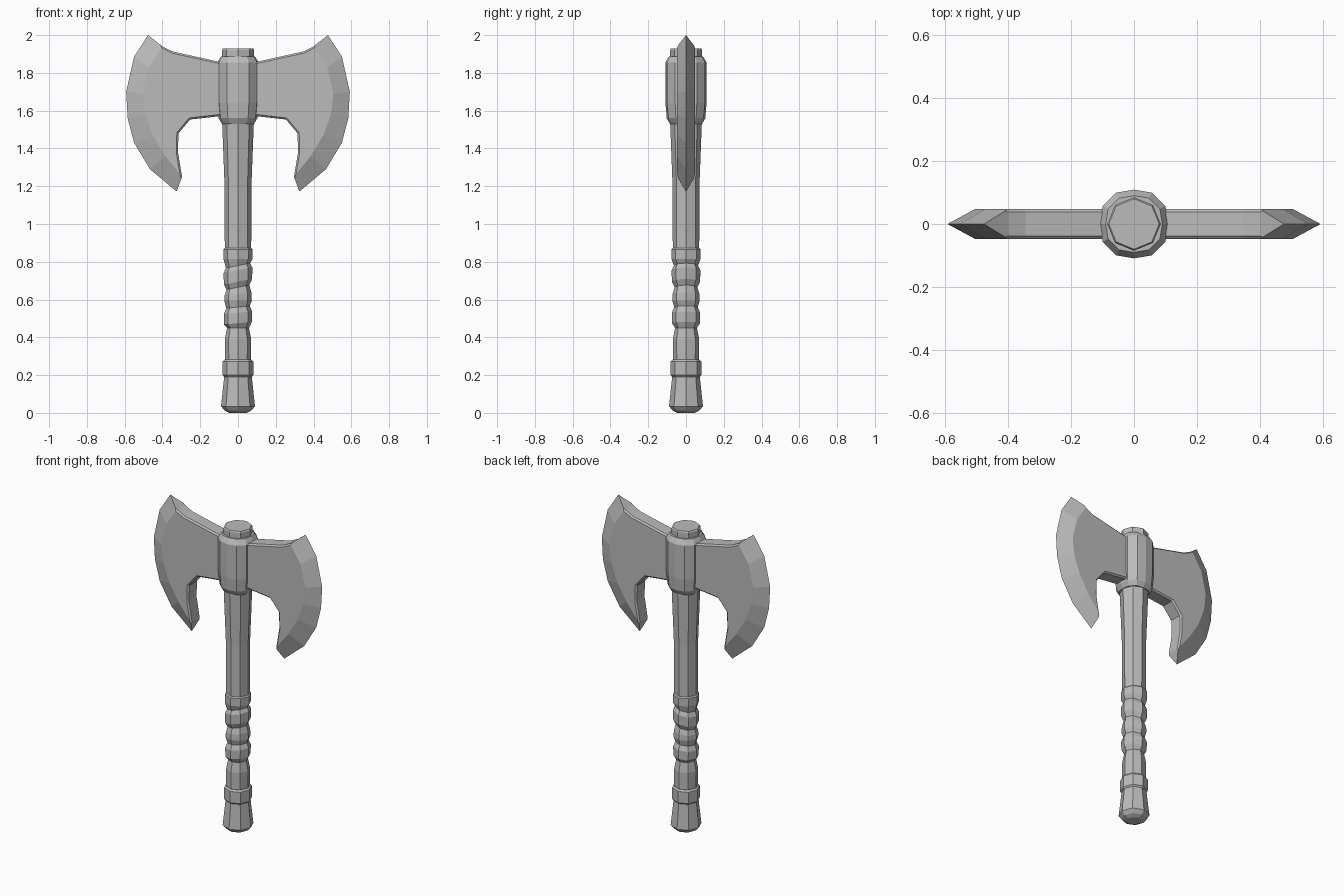
import bpy, bmesh, math

cube = bpy.data.objects.get("Cube")
if cube:
    bpy.data.objects.remove(cube, do_unlink=True)

grey = bpy.data.materials.new("plain grey")
grey.use_nodes = True
grey.diffuse_color = (0.5, 0.5, 0.5, 1)
grey.node_tree.nodes["Principled BSDF"].inputs["Base Color"].default_value = (0.5, 0.5, 0.5, 1)


def finish(name, bm):
    bmesh.ops.recalc_face_normals(bm, faces=bm.faces)
    mesh = bpy.data.meshes.new(name)
    bm.to_mesh(mesh)
    bm.free()
    mesh.materials.append(grey)
    obj = bpy.data.objects.new(name, mesh)
    bpy.context.collection.objects.link(obj)
    return obj


def turned(name, rings, sides=8, diagonal=1.0):
    """Faceted solid from rings of (radius, height, tilt)."""
    bm = bmesh.new()
    loops = []
    for r, z, *tilt in rings:
        loop = []
        for i in range(sides):
            a = math.tau * i / sides
            k = r * (1 + (diagonal - 1) * abs(math.sin(2 * a)))
            x, y = k * math.cos(a), k * math.sin(a)
            loop.append(bm.verts.new((x, y, z + (tilt[0] * x if tilt else 0))))
        loops.append(loop)
    for low, high in zip(loops, loops[1:]):
        for i in range(sides):
            j = (i + 1) % sides
            bm.faces.new((low[i], low[j], high[j], high[i]))
    bm.faces.new(loops[0][::-1])
    bm.faces.new(loops[-1])
    return finish(name, bm)


# Handle: pommel, grip, wrapped section, shaft and top stub
turned("pommel", [(.045, 0), (.07, .012), (.09, .035), (.072, .2)])
turned("grip_band", [(.072, .19), (.081, .2), (.081, .272), (.072, .282)])
turned("grip", [(.068, .19), (.07, .39), (.058, .45)])
turned("grip_wrap", [
    (.058, .45), (.074, .475, .1), (.075, .53, .1), (.062, .56, .1),
    (.073, .595), (.071, .63, .1), (.06, .665, .2), (.075, .695, .2),
    (.076, .755, .2), (.064, .78, .2), (.077, .815), (.077, .865), (.07, .872)])
turned("shaft", [(.07, .86), (.071, 1.2), (.084, 1.54)])
turned("shaft_top", [(.085, 1.86), (.085, 1.922), (.08, 1.93)])

# Socket that holds both blades
turned("socket", [(.085, 1.53), (.102, 1.56), (.109, 1.64), (.109, 1.855), (.09, 1.887)],
       sides=12, diagonal=1.06)

# Blade: flat cheek, ground bevel and sharp edge
HALF = .047
edge = [(.476, 2.0), (.55, 1.886), (.592, 1.7), (.584, 1.56),
        (.55, 1.43), (.466, 1.29), (.325, 1.172)]
grind = [(.4, 1.94), (.472, 1.83), (.505, 1.69), (.492, 1.58),
         (.452, 1.47), (.385, 1.36), (.296, 1.25)]
beard = [(.318, 1.38), (.315, 1.48), (.254, 1.553), (.06, 1.575)]
top = [(.06, 1.85), (.345, 1.913)]

bm = bmesh.new()
sharp = [bm.verts.new((x, 0, z)) for x, z in edge]
cheeks = [[bm.verts.new((x, y, z)) for x, z in grind + beard + top] for y in (-HALF, HALF)]
n, total = len(grind), len(cheeks[0])
for cheek in cheeks:
    bm.faces.new(cheek)
    for i in range(n - 1):
        bm.faces.new((cheek[i], cheek[i + 1], sharp[i + 1], sharp[i]))
front, back = cheeks
for i in range(n - 1, total):
    j = (i + 1) % total
    bm.faces.new((front[i], front[j], back[j], back[i]))
for i, tip in ((0, sharp[0]), (n - 1, sharp[-1])):
    bm.faces.new((front[i], tip, back[i]))
bmesh.ops.recalc_face_normals(bm, faces=bm.faces)
rim = [bm.edges.get((c[i], c[(i + 1) % total])) for c in cheeks for i in range(n - 1, total)]
bmesh.ops.bevel(bm, geom=rim, offset=.009, segments=1, affect='EDGES')
blades = finish("blades", bm)
mirror = blades.modifiers.new("mirror", 'MIRROR')
mirror.use_axis = (True, False, False)
mirror.use_mirror_merge = False
